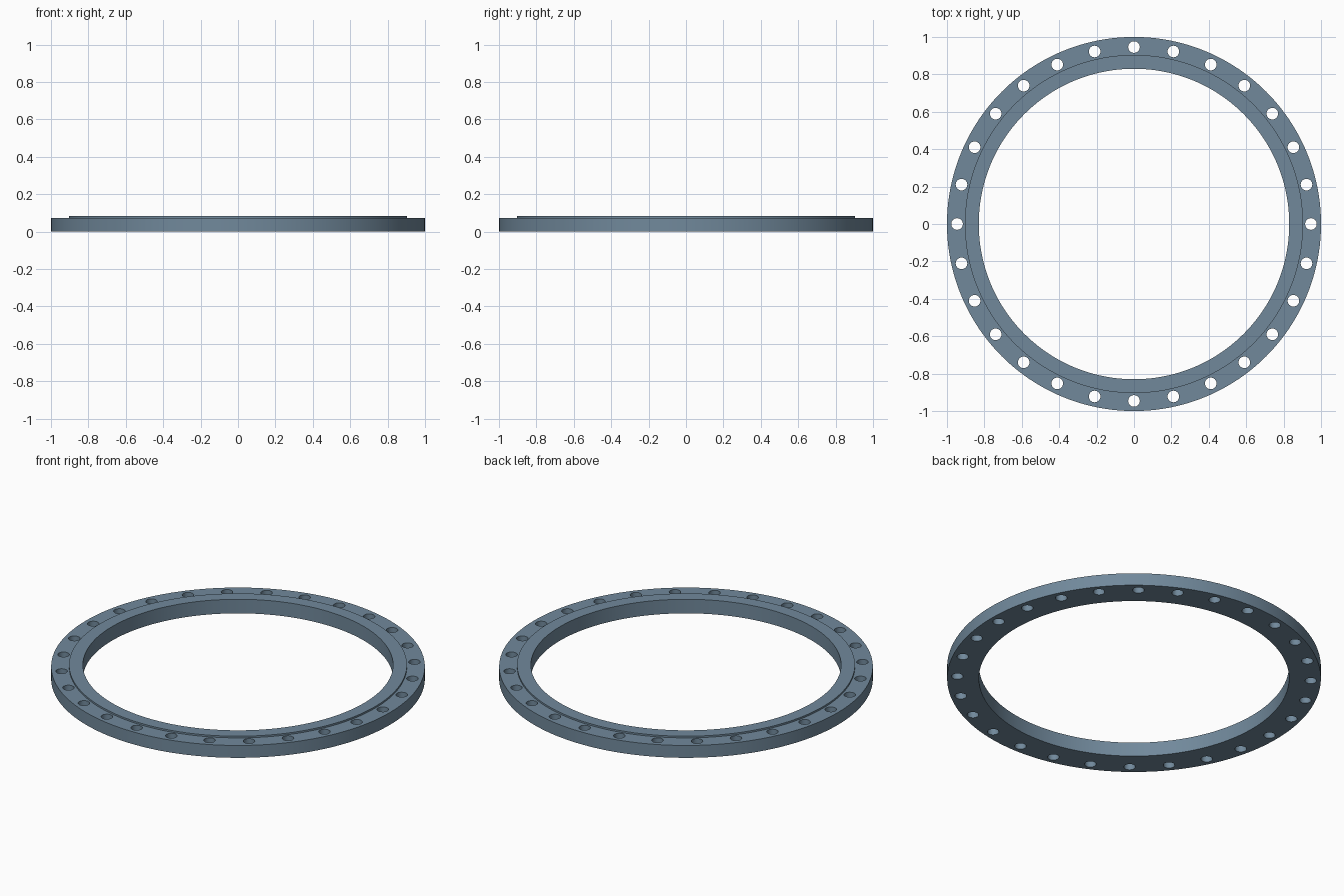
import bpy, bmesh
from math import cos, sin, tau, radians
from mathutils import Matrix

if "Cube" in bpy.data.objects:
    bpy.data.objects.remove(bpy.data.objects["Cube"])

HOLES = 28
SEGMENTS = 168


def make_object(name, bm):
    bmesh.ops.recalc_face_normals(bm, faces=bm.faces)
    mesh = bpy.data.meshes.new(name)
    bm.to_mesh(mesh)
    bm.free()
    obj = bpy.data.objects.new(name, mesh)
    bpy.context.collection.objects.link(obj)
    return obj


# Blue-grey steel
steel = bpy.data.materials.new("blue_grey_steel")
steel.diffuse_color = (0.165, 0.25, 0.33, 1)
steel.use_nodes = True
steel.node_tree.nodes["Principled BSDF"].inputs["Base Color"].default_value = steel.diffuse_color

# Flange ring: revolved (radius, height) profile with a raised inner face
profile = [(0.83, 0), (1.0, 0), (1.0, 0.073), (0.904, 0.073), (0.904, 0.083), (0.83, 0.083)]
bm = bmesh.new()
rings = [[bm.verts.new((r * cos(tau * i / SEGMENTS), r * sin(tau * i / SEGMENTS), z))
          for r, z in profile] for i in range(SEGMENTS)]
for i in range(SEGMENTS):
    a, b = rings[i], rings[(i + 1) % SEGMENTS]
    for j in range(len(profile)):
        k = (j + 1) % len(profile)
        bm.faces.new((a[j], b[j], b[k], a[k]))
flange = make_object("flange_ring", bm)
flange.data.materials.append(steel)

# Bolt hole cutters on one circle
bm = bmesh.new()
for i in range(HOLES):
    t = tau * i / HOLES
    bmesh.ops.create_cone(bm, cap_ends=True, segments=32, radius1=0.031, radius2=0.031,
                          depth=0.3, matrix=Matrix.Translation((0.946 * cos(t), 0.946 * sin(t), 0.04)))
cutter = make_object("bolt_hole_cutter", bm)
cutter.data.materials.append(steel)
cutter.hide_render = True

# Cut the holes, then drop the cutter
mod = flange.modifiers.new("bolt_holes", "BOOLEAN")
mod.operation = "DIFFERENCE"
mod.solver = "EXACT"
mod.object = cutter
bpy.context.view_layer.objects.active = flange
flange.select_set(True)
bpy.ops.object.modifier_apply(modifier=mod.name)
bpy.data.objects.remove(cutter)

bpy.ops.object.shade_smooth_by_angle(angle=radians(30))
